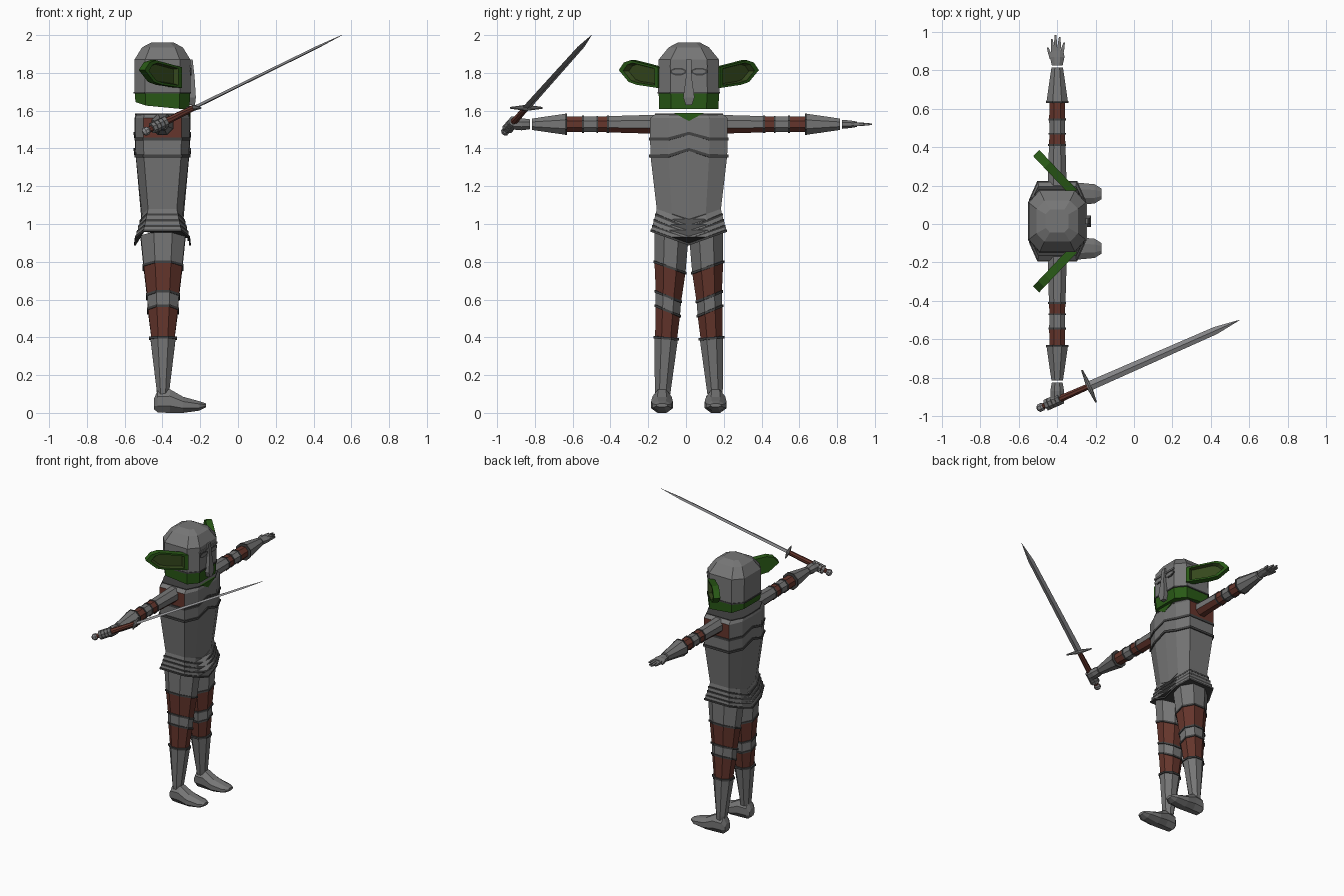
import bpy, bmesh, math
from mathutils import Vector as V

if "Cube" in bpy.data.objects:
    bpy.data.objects.remove(bpy.data.objects["Cube"])

def mat(name, rgb):
    m = bpy.data.materials.new(name)
    m.diffuse_color = (*rgb, 1)
    m.use_nodes = True
    m.node_tree.nodes["Principled BSDF"].inputs["Base Color"].default_value = m.diffuse_color
    return m

M = {'steel': mat('steel', (.18, .18, .18)), 'trim': mat('dark trim', (.055, .055, .055)),
     'cloth': mat('red cloth', (.13, .036, .025)), 'skin': mat('green skin', (.022, .10, .008)),
     'inner': mat('ear inside', (.035, .065, .012)), 'blade': mat('bright steel', (.27, .27, .28))}
XC, YC = -.4, .015
k = math.tan(math.pi / 8)
OCT = [(1, -k), (1, k), (k, 1), (-k, 1), (-1, k), (-1, -k), (-k, -1), (k, -1)]
DIA = [(1, 0), (0, 1), (-1, 0), (0, -1)]
BOX = [(1, -1), (1, 1), (-1, 1), (-1, -1)]

def ring(c, u, v, pts=OCT):
    c, u, v = V(c), V(u), V(v)
    return [c + u * p + v * q for p, q in pts]

def loft(name, rings, cols, caps=None, rule=None):
    """Skin rings; cols = one colour or one per segment; rule recolours faces."""
    n = len(rings) - 1
    cols = [cols] * n if isinstance(cols, str) else cols
    caps = caps or (cols[0], cols[-1])
    bm = bmesh.new()
    vs = [[bm.verts.new(p) for p in r] for r in rings]
    tag = {}
    for i in range(n):
        a, b = vs[i], vs[i + 1]
        for j in range(len(a)):
            q = (j + 1) % len(a)
            tag[bm.faces.new((a[j], a[q], b[q], b[j]))] = cols[i]
    tag[bm.faces.new(vs[0])] = caps[0]
    tag[bm.faces.new(vs[-1])] = caps[1]
    bmesh.ops.recalc_face_normals(bm, faces=bm.faces[:])
    bm.normal_update()
    for f in tag:
        if rule:
            tag[f] = rule(f) or tag[f]
    used = sorted(set(tag.values()))
    for f, c in tag.items():
        f.material_index = used.index(c)
    me = bpy.data.meshes.new(name)
    bm.to_mesh(me)
    bm.free()
    for c in used:
        me.materials.append(M[c])
    ob = bpy.data.objects.new(name, me)
    bpy.context.collection.objects.link(ob)
    return ob

def band(name, fn, z, h=.014, g=.006):
    """Raised dark trim; fn(height, grow) returns a ring."""
    loft(name, [fn(z - h / 2, -.004), fn(z - h / 2, g), fn(z + h / 2, g), fn(z + h / 2, -.004)], 'trim')

# --- torso ---
HALF = [(1, 0), (.97, .53), (.68, 1), (-.68, 1), (-.97, .53), (-1, 0)]
TORSO = HALF + [(p, -q) for p, q in HALF[4:0:-1]]

def chest(z, rx, ry, v=0):
    w = .53 if v > 0 else 1
    return [V((XC + rx * p, YC + ry * q, z + v * max(0, 1 - abs(q) / w))) for p, q in TORSO]

loft('breastplate',
     [chest(1.05, .108, .165, -.06), chest(1.08, .112, .17, -.05), chest(1.36, .145, .203, .035),
      chest(1.45, .147, .205, .03), chest(1.56, .148, .205), chest(1.585, .14, .175),
      chest(1.583, .10, .115)],
     'steel', ('trim', 'skin'),
     lambda f: 'cloth' if abs(f.normal.y) > .9 and 1.45 < f.calc_center_median().z < 1.56 else None)
for z, v in ((1.36, .035), (1.45, .03)):
    band('chest_trim', lambda h, g: chest(h, .147 + g, .205 + g, v), z, .016, .005)
band('collar_trim', lambda h, g: chest(h, .142 + g, .177 + g), 1.58, .01, .003)
# green V at the throat
loft('throat', [[V((x, YC + y, z)) for y, z in ((-.08, 1.588), (.08, 1.588), (0, 1.545))]
                for x in (-.262, -.251)], 'skin')
# overlapping waist plates
LAMES = [(1.08, 1.05, .112, .170), (1.053, 1.02, .120, .177), (1.025, .99, .129, .185), (.995, .965, .138, .193)]
for z1, z0, rx, ry in LAMES:
    loft('waist_plate', [chest(z0, rx + .008, ry + .006, -.073), chest(z1, rx, ry, -.06)], 'steel', ('trim', 'steel'))
    band('waist_trim', lambda h, g: chest(h, rx + .008 + g, ry + .006 + g, -.073), z0, .012, .004)

# --- head ---
def head(z, rx, ry, tilt=0):
    pts = [(1, -.6), (1, .6), (.62, 1), (-.62, 1), (-1, .6), (-1, -.6), (-.62, -1), (.62, -1)]
    return [V((XC + rx * p, YC + ry * q, z + max(0, -rx * p - .04) * tilt)) for p, q in pts]

loft('helmet', [head(1.695, .149, .163), head(1.87, .148, .16), head(1.935, .108, .107),
                head(1.96, .06, .06)], 'steel')
loft('jaw', [head(1.61, .143, .157, .35), head(1.70, .147, .16)], 'skin')
band('helmet_trim', lambda h, g: head(h, .147 + g, .161 + g), 1.695, .01, .005)
loft('nose_guard', [ring((x, YC, z), (.022, 0, 0), (0, w, 0), BOX)
                    for x, z, w in ((-.262, 1.87, .014), (-.252, 1.78, .015), (-.245, 1.67, .03), (-.25, 1.63, .016))], 'steel')
for s in (-1, 1):
    # brow, eye frame and eye slot
    loft('brow', [ring((-.252, YC + s * y, 1.835), (.007, 0, 0), (0, 0, .006), BOX) for y in (.012, .10)], 'steel')
    for nm, c, d, x in (('eye_frame', 'trim', 0, -.247), ('eye_slot', 'steel', .009, -.2455)):
        loft(nm, [ring((x, YC + s * .056, 1.807), (0, .042 - d, 0), (0, 0, .02 - d))] +
             [ring((x - .008, YC + s * .056, 1.807), (0, .042 - d, 0), (0, 0, .02 - d))], c)
    # pointed ear: thin slanted leaf with a sunken front
    out = [(.15, 1.83), (.295, 1.867), (.33, 1.855), (.357, 1.815), (.305, 1.752), (.262, 1.737), (.15, 1.72)]
    def leaf(off, f=1):
        return [V((-.33 - (.24 + (a - .24) * f - .17) * .95 + off,
                   YC + s * (.24 + (a - .24) * f + off), 1.795 + (z - 1.795) * f)) for a, z in out]
    loft('ear', [leaf(-.018), leaf(.014), leaf(.014, .8), leaf(-.004, .7)],
         ['skin', 'skin', 'inner'], ('skin', 'inner'))

# --- limbs ---
ZA = 1.528
def arm_ring(s, y, r, rz=None):
    return ring((XC, s * y, ZA), (r, 0, 0), (0, 0, rz or r))

for s in (-1, 1):
    under = lambda f: 'cloth' if f.normal.z < -.5 and abs(f.calc_center_median().y) < .41 else None
    loft('arm', [arm_ring(s, y, r) for y, r in ((.17, .05), (.41, .043), (.47, .04), (.545, .042), (.64, .04))],
         ['steel', 'cloth', 'steel', 'cloth'], None, under)
    for y, r in ((.412, .043), (.47, .041), (.545, .042), (.636, .054)):
        band('arm_trim', lambda h, g: arm_ring(s, h, r + g), y, .01, .004)
    loft('gauntlet', [arm_ring(s, y, r) for y, r in ((.635, .056), (.72, .044), (.815, .03))], 'steel')

    # leg: tilted rings, higher on the outer side
    def leg(z, rx, ry, d, t):
        return [p + V((0, 0, t * (p.y - YC - s * d) * s / ry))
                for p in ring((-.397, YC + s * d, z), (rx, 0, 0), (0, ry, 0))]
    rows = [(.925, .118, .088, .093, .035), (.77, .102, .082, .100, .03), (.615, .084, .067, .108, .028),
            (.54, .079, .065, .112, .028), (.40, .062, .058, .12, .006), (.395, .067, .062, .12, .006),
            (.13, .035, .043, .137, 0), (.10, .032, .04, .138, 0)]
    loft('leg', [leg(*r) for r in rows], ['steel', 'cloth', 'steel', 'cloth', 'steel', 'steel', 'steel'])
    for i in (1, 2, 3, 5):
        z, rx, ry, d, t = rows[i]
        band('leg_trim', lambda h, g: leg(h, rx + g, ry + g, d, t), z, .013, .006)
    # foot
    loft('foot', [ring((x, YC + s * .142, (a + b) / 2), (0, w, 0), (0, 0, (b - a) / 2))
                  for x, a, b, w in ((-.445, .02, .075, .03), (-.425, .002, .12, .045), (-.36, 0, .125, .05),
                                     (-.29, 0, .085, .058), (-.205, .012, .062, .05), (-.17, .03, .05, .028))], 'steel')

# --- open left hand ---
loft('palm', [ring((XC, y, ZA), (w, 0, 0), (0, 0, h))
              for y, w, h in ((.825, .028, .024), (.87, .038, .02), (.905, .032, .014))], 'steel')
for x0, y0, x1, y1 in ((-.03, .86, -.05, .92), (-.023, .895, -.028, .965), (-.008, .9, -.009, .985),
                       (.009, .9, .013, .975), (.024, .89, .036, .945)):
    loft('finger', [ring((XC + a, b, ZA), (w, 0, 0), (0, 0, w), BOX)
                    for a, b, w in ((x0, y0, .009), ((x0 + x1) / 2, (y0 + y1) / 2, .008), (x1, y1, .004))], 'steel')

# --- sword ---
P, T = V((-.485, -.955, 1.492)), V((.55, -.50, 2.0))
D = (T - P).normalized()
G = V((D.y, -D.x, 0)).normalized()
N = D.cross(G)
L = (T - P).length
gd = .30
loft('sword_grip', [ring(P + D * t, G * r, N * r) for t, r in ((0, .014), (.12, .018), (gd, .015))], 'cloth')
loft('sword_pommel', [ring(P + D * t, G * r, N * r) for t, r in ((-.022, .009), (-.01, .021), (.008, .021), (.02, .012))], 'blade')
loft('sword_guard', [ring(P + D * gd + G * t, D * r, N * r * 1.2)
                     for t, r in ((-.092, .004), (-.05, .008), (0, .013), (.05, .008), (.092, .004))], 'steel')
loft('sword_blade', [ring(P + D * t, G * w, N * h, DIA)
                     for t, w, h in ((gd, .025, .009), (L - .15, .02, .007), (L, .001, .001))], 'blade')

# --- right fist wrapped round the grip ---
C = P + D * .085
loft('fist_palm', [ring((XC, y, ZA), (w, 0, 0), (0, 0, h))
                   for y, w, h in ((-.825, .028, .026), (-.87, .036, .032), (-.915, .034, .028))], 'steel')
for i in range(4):
    c = C + D * (-.04 + .023 * i)
    loft('fist_finger', [ring(c + D * t, G * .03, N * .028) for t in (-.01, .01)], 'steel')
